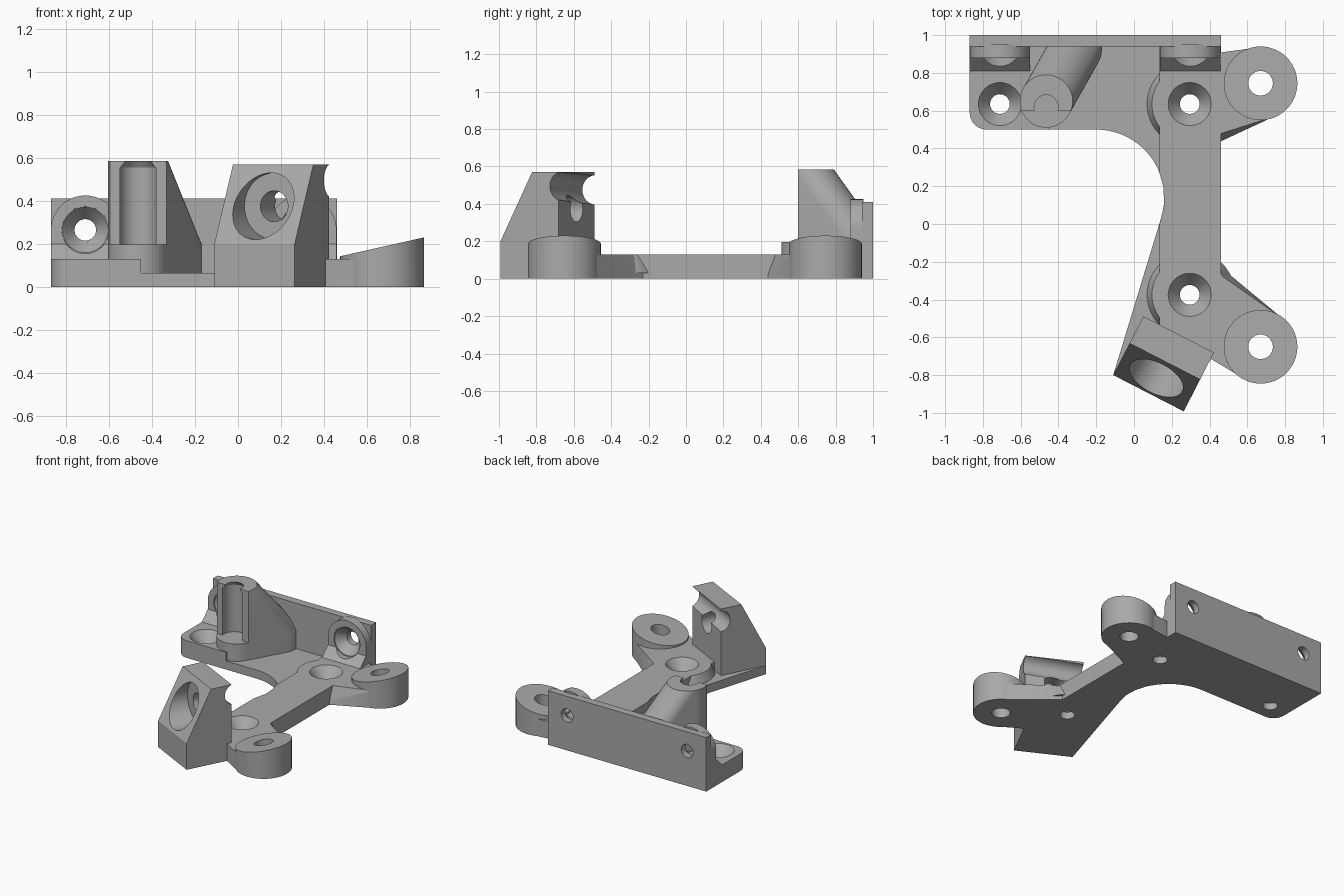
import bpy, bmesh, math
from mathutils import Vector, Matrix

if "Cube" in bpy.data.objects:
    bpy.data.objects.remove(bpy.data.objects["Cube"], do_unlink=True)

grey = bpy.data.materials.new("plain grey")
grey.use_nodes = True
COLOUR = (0.4, 0.4, 0.4, 1)
grey.diffuse_color = COLOUR
grey.node_tree.nodes["Principled BSDF"].inputs["Base Color"].default_value = COLOUR


def make(name, bm):
    bmesh.ops.recalc_face_normals(bm, faces=bm.faces[:])
    mesh = bpy.data.meshes.new(name)
    bm.to_mesh(mesh)
    bm.free()
    mesh.materials.append(grey)
    obj = bpy.data.objects.new(name, mesh)
    bpy.context.collection.objects.link(obj)
    return obj


def prism(name, outline, z0, z1):
    bm = bmesh.new()
    face = bm.faces.new([bm.verts.new((x, y, z0)) for x, y in outline])
    top = bmesh.ops.extrude_face_region(bm, geom=[face])["geom"]
    bmesh.ops.translate(bm, vec=(0, 0, z1 - z0),
                        verts=[v for v in top if isinstance(v, bmesh.types.BMVert)])
    return make(name, bm)


def hull(name, points):
    bm = bmesh.new()
    verts = [bm.verts.new(p) for p in points]
    out = bmesh.ops.convex_hull(bm, input=verts)
    junk = {v for v in out["geom_interior"] + out["geom_unused"]
            if isinstance(v, bmesh.types.BMVert)}
    bmesh.ops.delete(bm, geom=list(junk), context='VERTS')
    bmesh.ops.dissolve_limit(bm, angle_limit=0.01, verts=bm.verts[:], edges=bm.edges[:])
    return make(name, bm)


def tube(name, p0, p1, r0, r1=None):
    p0, p1 = Vector(p0), Vector(p1)
    d = p1 - p0
    turn = d.to_track_quat('Z', 'Y').to_matrix().to_4x4()
    bm = bmesh.new()
    bmesh.ops.create_cone(bm, cap_ends=True, segments=48, radius1=r0,
                          radius2=r0 if r1 is None else r1, depth=d.length,
                          matrix=Matrix.Translation((p0 + p1) / 2) @ turn)
    return make(name, bm)


def box(name, a, b):
    return hull(name, [(x, y, z) for x in (a[0], b[0]) for y in (a[1], b[1]) for z in (a[2], b[2])])


def arc(cx, cy, r, a0, a1, n=20):
    return [(cx + r * math.cos(math.radians(a0 + (a1 - a0) * i / n)),
             cy + r * math.sin(math.radians(a0 + (a1 - a0) * i / n))) for i in range(n + 1)]


def ring(x, y, z, r):
    return [(px, py, z) for px, py in arc(x, y, r, 0, 352.5, 47)]


def cut(parts, cutters):
    for part in parts:
        bpy.context.view_layer.objects.active = part
        for c in cutters:
            mod = part.modifiers.new("cut", 'BOOLEAN')
            mod.operation, mod.solver, mod.object = 'DIFFERENCE', 'EXACT', c
            bpy.ops.object.modifier_apply(modifier=mod.name)
    for c in cutters:
        bpy.data.objects.remove(c, do_unlink=True)


# Base: thin plate, thick bar and thick corner
corner = arc(-0.78, 0.59, 0.09, 180, 270, 10)
base = prism("base_plate", [(0.46, 0.99), (-0.87, 0.99)] + corner
             + arc(-0.2, 0.14, 0.36, 90, -17)
             + [(-0.11, -0.8), (0.2, -0.8), (0.41, -0.68), (0.46, -0.6)], 0, 0.065)
bar = prism("thick_bar", [(0.46, 0.96), (0.135, 0.96), (0.135, 0.27), (0.155, 0.2), (0.16, 0.1),
                          (0.135, 0), (0.135, -0.55), (0.4, -0.69), (0.46, -0.65)], 0, 0.13)
pad = prism("thick_corner", [(-0.45, 0.96), (-0.87, 0.96)] + corner + [(-0.45, 0.5)], 0, 0.13)
collars = [tube("screw_collar", (0.295, y, 0.03), (0.295, y, 0.13), 0.24, 0.2)
           for y in (0.635, -0.375)]

# Sloped ears on short arms
arms, ears = [], []
for y, outer, inner, inner_top in ((0.745, 0.9, 0.41, 0.46), (-0.65, -0.71, -0.18, -0.23)):
    arms.append(hull("ear_arm", ring(0.67, y, 0, 0.19) + ring(0.67, y, 0.13, 0.19) + [
        (0.4, outer, 0), (0.4, outer, 0.13), (0.4, inner, 0), (0.4, inner_top, 0.13)]))
    ear = tube("ear", (0.67, y, 0), (0.67, y, 0.2), 0.195)
    for v in ear.data.vertices:
        if v.co.z > 0.1:
            v.co.z = 0.13 + (v.co.x - 0.42) * 0.225
    ears.append(ear)
cut(arms + ears, [tube("ear_hole", (0.67, y, -0.1), (0.67, y, 0.4), 0.065) for y in (0.745, -0.65)])

# Countersunk screw holes through the base
holes = []
for x, y in ((0.295, 0.635), (0.295, -0.375), (-0.71, 0.635)):
    holes.append(tube("screw_hole", (x, y, -0.1), (x, y, 0.3), 0.052))
    holes.append(tube("countersink", (x, y, 0.05), (x, y, 0.135), 0.05, 0.118))
cut([base, bar, pad] + collars + arms, holes)

# Back wall with round-topped screw bosses
wall = box("back_wall", (-0.87, 0.94, 0), (0.46, 1, 0.41))
bosses, holes = [], []
for x in (-0.71, 0.298):
    arch = arc(x, 0.265, 0.16, 0, 180, 24) + [(x - 0.16, 0.1), (x + 0.16, 0.1)]
    bosses.append(hull("wall_boss", [(px, y, pz) for px, pz in arch for y in (0.88, 0.95)]))
    bosses.append(hull("boss_ramp", [(x + s, y, z) for s in (-0.16, 0.16) for y, z in
                                     ((0.81, 0.1), (0.81, 0.13), (0.88, 0.2), (0.88, 0.1))]))
    holes.append(tube("wall_hole", (x, 0.7, 0.265), (x, 1.1, 0.265), 0.05))
    holes.append(tube("wall_countersink", (x, 0.878, 0.265), (x, 0.95, 0.265), 0.112, 0.05))
    holes.append(tube("driver_path", (x, 0.7, 0.265), (x, 0.885, 0.265), 0.11))
cut([wall] + bosses, holes)

# Leaning post with an open vertical channel
px, py = -0.465, 0.65
post = hull("rod_post", ring(px, py, 0.585, 0.14) + ring(px, py, 0.03, 0.14)
            + ring(-0.31, 0.925, 0.2, 0.14) + ring(-0.31, 0.925, 0.03, 0.14))
cut([post], [box("front_trim", (-1, 0.3, 0.197), (0.2, 0.6, 0.8)),
             box("back_trim", (-1, 0.98, -0.1), (0.2, 1.3, 0.8)),
             tube("channel", (px, 0.62, 0.197), (px, 0.62, 0.555), 0.086),
             tube("channel_top", (px, 0.62, 0.55), (px, 0.62, 0.59), 0.086, 0.06),
             tube("channel_mouth", (px, 0.62, 0.5), (px, 0.62, 0.7), 0.06)])


# Turned front block with stepped bore and a groove on its back
def turned(u, v, z):
    return (-0.11 + 0.889 * u + 0.457 * v, -0.8 - 0.457 * u + 0.889 * v, z)


side = ((0, 0), (0, 0.2), (0.19, 0.57), (0.35, 0.57), (0.35, 0))
block = hull("front_block", [turned(u, v, z) for u in (0, 0.42) for v, z in side])
cut([block], [tube("bore", turned(0.21, -0.2, 0.375), turned(0.21, 0.2, 0.375), 0.155),
              tube("small_bore", turned(0.21, 0, 0.375), turned(0.21, 0.5, 0.375), 0.072),
              tube("groove", turned(-0.1, 0.35, 0.47), turned(0.52, 0.38, 0.5), 0.078)])

# Smooth the round surfaces, keep hard edges
for obj in bpy.context.view_layer.objects:
    obj.select_set(obj.type == 'MESH' and obj.active_material == grey)
bpy.context.view_layer.objects.active = block
bpy.ops.object.shade_smooth_by_angle(angle=math.radians(25))
